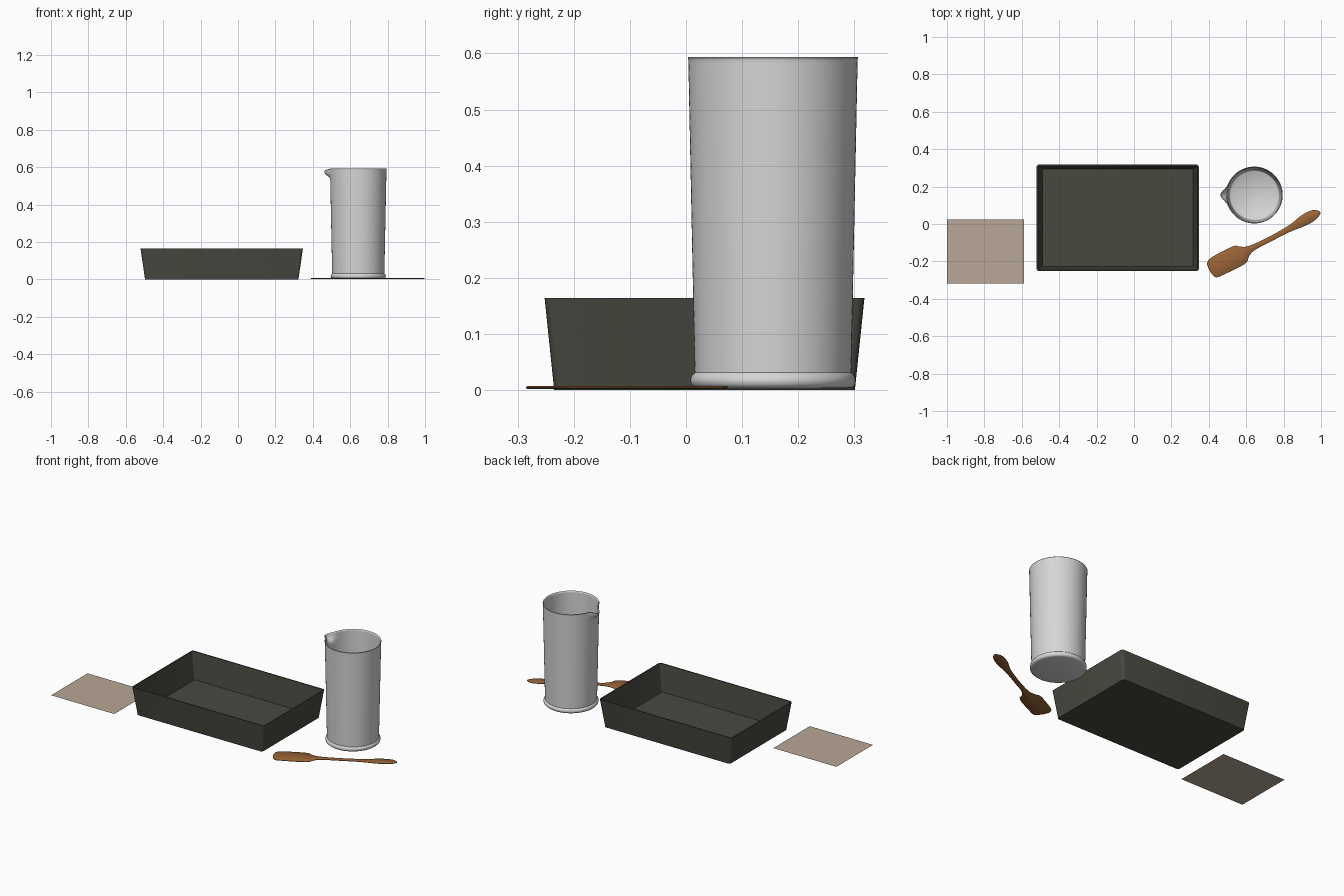
import bpy, bmesh, math

if "Cube" in bpy.data.objects:
    bpy.data.objects.remove(bpy.data.objects["Cube"])


def material(name, srgb):
    m = bpy.data.materials.new(name)
    lin = [((c / 255 + 0.055) / 1.055) ** 2.4 for c in srgb]
    m.diffuse_color = (*lin, 1)
    m.use_nodes = True
    m.node_tree.nodes["Principled BSDF"].inputs["Base Color"].default_value = m.diffuse_color
    return m


def finish(name, bm, mat, smooth=True):
    bmesh.ops.recalc_face_normals(bm, faces=bm.faces)
    me = bpy.data.meshes.new(name)
    bm.to_mesh(me)
    bm.free()
    me.materials.append(mat)
    ob = bpy.data.objects.new(name, me)
    bpy.context.collection.objects.link(ob)
    if smooth:
        bpy.context.view_layer.objects.active = ob
        ob.select_set(True)
        bpy.ops.object.shade_smooth_by_angle(angle=math.radians(40))
        ob.select_set(False)
    return ob


def loft(bm, rings):
    """Skin closed rings in order and cap both ends."""
    vs = [[bm.verts.new(p) for p in r] for r in rings]
    n = len(vs[0])
    for a, b in zip(vs, vs[1:]):
        for i in range(n):
            j = (i + 1) % n
            bm.faces.new((a[i], a[j], b[j], b[i]))
    bm.faces.new(vs[0][::-1])
    bm.faces.new(vs[-1])


def rounded_rect(cx, cy, hx, hy, r, z, steps=4):
    pts = []
    for q, (sx, sy) in enumerate(((1, 1), (-1, 1), (-1, -1), (1, -1))):
        for k in range(steps + 1):
            a = math.pi / 2 * (q + k / steps)
            pts.append((cx + sx * (hx - r) + r * math.cos(a),
                        cy + sy * (hy - r) + r * math.sin(a), z))
    return pts


charcoal = material("charcoal metal", (72, 73, 64))
steel = material("light grey", (214, 214, 214))
wood = material("brown wood", (153, 100, 55))
paper = material("tan paper", (184, 167, 151))

# baking tray: outside wall, rim, inside wall, floor
bm = bmesh.new()
tx, ty = -0.087, 0.033
loft(bm, [rounded_rect(tx, ty, hx, hy, r, z) for hx, hy, r, z in (
    (0.410, 0.268, 0.012, 0.0), (0.434, 0.285, 0.014, 0.164),
    (0.427, 0.278, 0.009, 0.164), (0.403, 0.261, 0.007, 0.007))])
finish("baking_tray", bm, charcoal)

# pouring beaker: turned profile (radius, height) with a pulled spout
bm = bmesh.new()
cx, cy, H, seg = 0.643, 0.155, 0.594, 96
profile = [(0.134, 0.003), (0.141, 0.005), (0.146, 0.010), (0.1475, 0.017),
           (0.146, 0.024), (0.142, 0.029), (0.1395, 0.031)]
upper = [0.1, 0.25, 0.4, 0.5, 0.53, 0.545, 0.555, 0.565, 0.575, 0.583, 0.589]
wall = lambda z: 0.1395 + 0.0115 * (z - 0.031) / (H - 0.031)
profile += [(wall(z), z) for z in upper]
profile += [(0.1520, 0.592), (0.1505, H), (0.1475, 0.592)]
profile += [(wall(z) - 0.005, z) for z in reversed(upper)]
profile += [(0.1345, 0.03), (0.132, 0.022), (0.127, 0.018)]
rings = []
for r, z in profile:
    t = min(max((z - 0.535) / 0.05, 0), 1)
    t = t * t * (3 - 2 * t)
    ring = []
    for i in range(seg):
        a = 2 * math.pi * i / seg
        w = math.exp(-((a - math.pi) / 0.19) ** 2) * t
        rr = r + 0.03 * w
        ring.append((cx + rr * math.cos(a), cy + rr * math.sin(a), z - 0.012 * w))
    rings.append(ring)
loft(bm, rings)
finish("pouring_beaker", bm, steel)

# wooden spatula: smooth closed outline, thin and slightly rounded at the edge
outline = [(0.392, -0.205), (0.42, -0.175), (0.53, -0.119), (0.565, -0.121),
           (0.615, -0.117), (0.72, -0.069), (0.83, -0.006), (0.895, 0.046),
           (0.95, 0.073), (0.985, 0.071), (0.996, 0.055), (0.97, 0.022),
           (0.915, -0.010), (0.83, -0.044), (0.72, -0.100), (0.645, -0.140),
           (0.615, -0.172), (0.595, -0.212), (0.485, -0.268), (0.44, -0.285),
           (0.412, -0.262), (0.396, -0.232)]


def spline(pts, steps=4):
    out, n = [], len(pts)
    for i in range(n):
        p = [pts[(i + k) % n] for k in (-1, 0, 1, 2)]
        for s in range(steps):
            t = s / steps
            out.append(tuple(0.5 * (2 * b + (c - a) * t + (2 * a - 5 * b + 4 * c - d) * t * t
                                    + (3 * b - a - 3 * c + d) * t ** 3)
                             for a, b, c, d in zip(*p)))
    return out


def inset(pts, d):
    out, n = [], len(pts)
    for i in range(n):
        (ax, ay), (bx, by) = pts[i - 1], pts[(i + 1) % n]
        dx, dy = bx - ax, by - ay
        l = math.hypot(dx, dy)
        out.append((pts[i][0] + d * dy / l, pts[i][1] - d * dx / l))
    return out


pts = spline(outline)
bm = bmesh.new()
loft(bm, [[(x, y, z) for x, y in inset(pts, d)] for d, z in (
    (0.002, 0.002), (0, 0.0035), (0, 0.0055), (0.002, 0.007))])
finish("wooden_spatula", bm, wood)

# paper sheet
bm = bmesh.new()
bm.faces.new([bm.verts.new((x, y, 0.012)) for x, y in (
    (-1, -0.317), (-0.587, -0.317), (-0.587, 0.023), (-1, 0.023))])
finish("paper_sheet", bm, paper, smooth=False)
